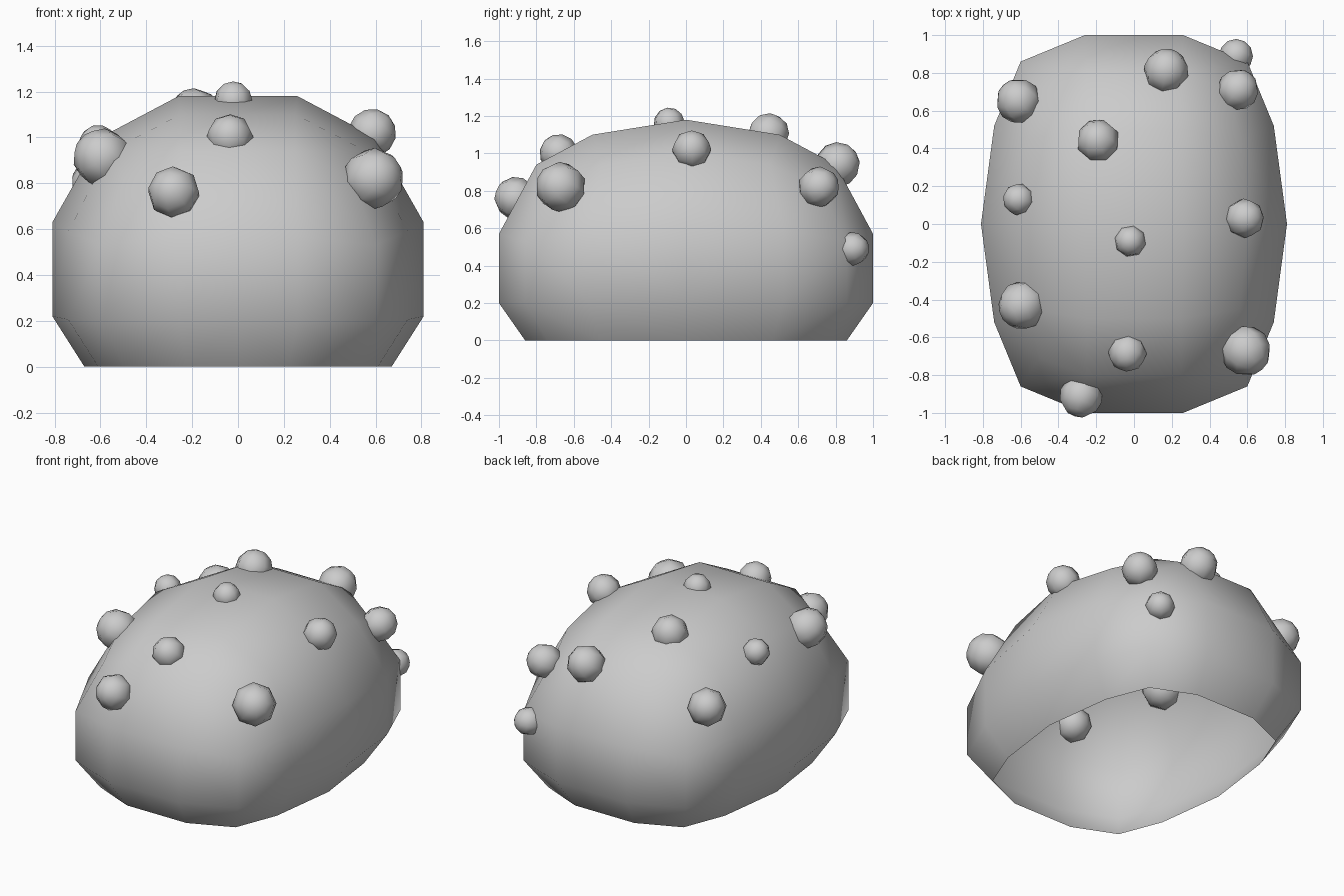
import bpy, bmesh
from mathutils import Vector

if "Cube" in bpy.data.objects:
    bpy.data.objects.remove(bpy.data.objects["Cube"])

# Dome shell: one quarter as stacked rings, mirrored in x and y, open underneath
rings = [
    [(0, .86, 0), (.22, .86, 0), (.5, .74, 0), (.61, .46, 0), (.67, 0, 0)],
    [(0, 1, .2), (.26, 1, .2), (.6, .86, .2), (.74, .52, .205), (.81, 0, .22)],
    [(0, 1, .57), (.26, 1, .57), (.6, .86, .53), (.74, .52, .59), (.81, 0, .63)],
    [(0, .8, .94), (.25, .8, .94), (.5, .71, .82), (.56, .45, .94), (.6, 0, 1.0)],
]
bm = bmesh.new()
rows = [[bm.verts.new(p) for p in r] for r in rings]
for low, up in zip(rows, rows[1:]):
    for j in range(4):
        bm.faces.new((up[j], up[j + 1], low[j + 1], low[j]))
t = rows[-1]
i0, i1, c0, c1 = [bm.verts.new(p) for p in
                  [(0, .5, 1.1), (.25, .5, 1.1), (0, 0, 1.18), (.26, 0, 1.18)]]
for f in [(t[0], i0, i1, t[1]), (t[1], i1, t[3], t[2]),
          (i0, c0, c1, i1), (i1, c1, t[4], t[3])]:
    bm.faces.new(f)
for f in bm.faces:
    f.smooth = True
me = bpy.data.meshes.new("dome_shell")
bm.to_mesh(me)
bm.free()
shell = bpy.data.objects.new("dome_shell", me)
bpy.context.collection.objects.link(shell)
mir = shell.modifiers.new("mirror", 'MIRROR')
mir.use_axis = (True, True, False)

# Round bumps set through the shell: x, y, z, radius
bumps = [
    (.54, .89, .49, .09), (.17, .81, .94, .12), (.55, .71, .82, .11),
    (-.61, .65, .80, .12), (-.19, .44, 1.10, .115), (-.61, .13, .97, .085),
    (.585, .03, 1.02, .105), (-.02, -.09, 1.16, .085), (-.59, -.43, .91, .13),
    (-.035, -.68, 1.0, .103), (.59, -.67, .82, .135), (-.28, -.91, .76, .115),
]
for n, (x, y, z, r) in enumerate(bumps):
    out = Vector((x, y, z - .4)).to_track_quat('Z', 'Y').to_euler()
    bpy.ops.mesh.primitive_uv_sphere_add(segments=8, ring_count=6, radius=r,
                                         location=(x, y, z), rotation=out)
    bump = bpy.context.object
    bump.name = f"bump_{n + 1}"
    bpy.ops.object.shade_smooth()
